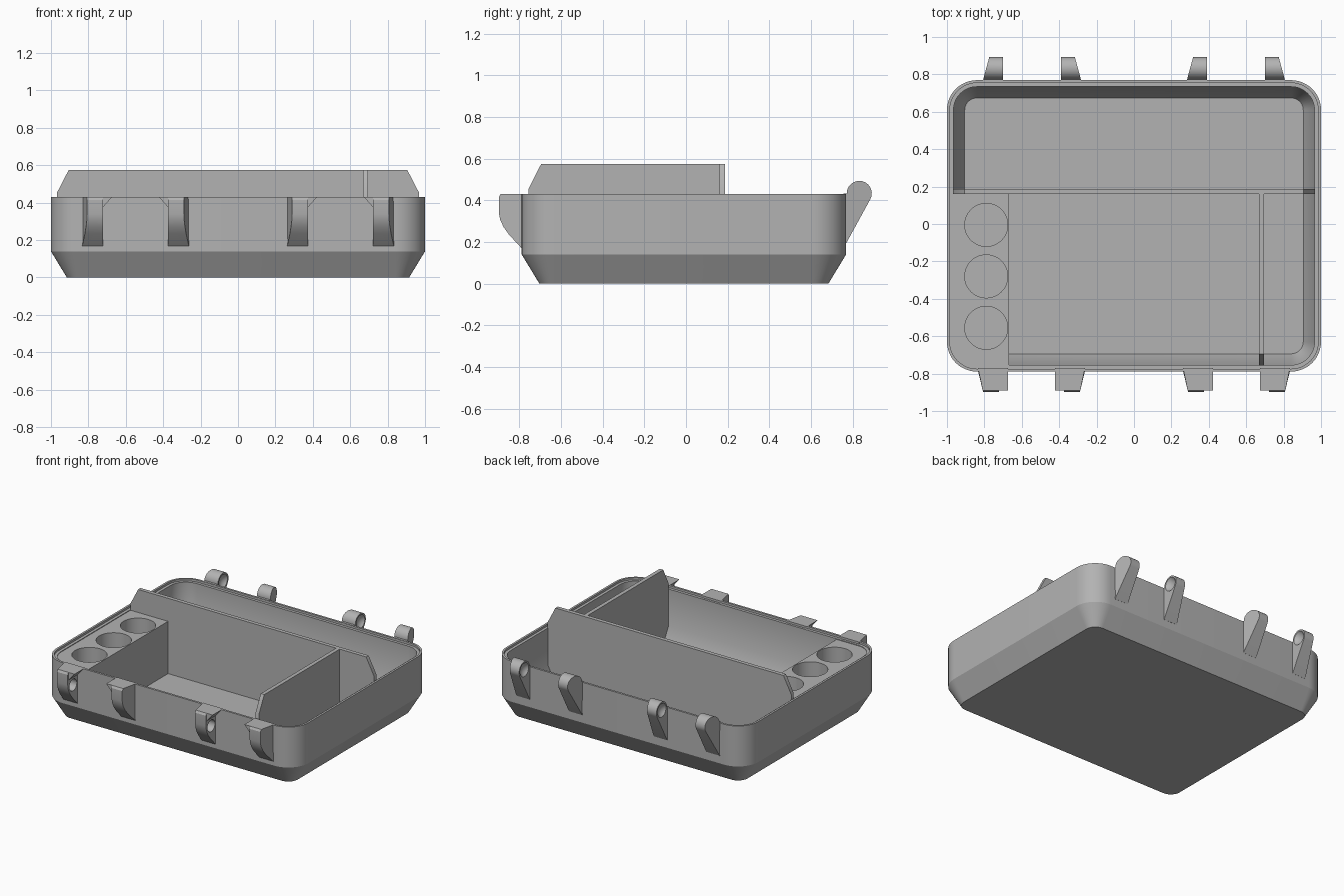
import bpy
import bmesh
from math import cos, sin, pi, radians
from mathutils import Matrix, Vector

if "Cube" in bpy.data.objects:
    bpy.data.objects.remove(bpy.data.objects["Cube"])

HALF_X, HALF_Y, MID_Y, CORNER = 1.0, 0.779, -0.01, 0.16

grey = bpy.data.materials.new("plain_grey")
grey.use_nodes = True
grey.diffuse_color = (0.45, 0.45, 0.45, 1)
grey.node_tree.nodes["Principled BSDF"].inputs["Base Color"].default_value = grey.diffuse_color


def finish(bm, name):
    """Turn a bmesh into a smooth-by-angle grey object."""
    bmesh.ops.recalc_face_normals(bm, faces=bm.faces[:])
    mesh = bpy.data.meshes.new(name)
    bm.to_mesh(mesh)
    bm.free()
    obj = bpy.data.objects.new(name, mesh)
    bpy.context.collection.objects.link(obj)
    mesh.materials.append(grey)
    smooth(obj)
    return obj


def smooth(obj):
    bpy.ops.object.select_all(action='DESELECT')
    obj.select_set(True)
    bpy.context.view_layer.objects.active = obj
    bpy.ops.object.shade_smooth_by_angle(angle=radians(30))


def cut(obj, cutter):
    """Subtract a cutter, apply the result and drop the cutter."""
    cutter.hide_render = True
    mod = obj.modifiers.new("cut", 'BOOLEAN')
    mod.operation, mod.solver, mod.object = 'DIFFERENCE', 'EXACT', cutter
    bpy.ops.object.select_all(action='DESELECT')
    bpy.context.view_layer.objects.active = obj
    obj.select_set(True)
    bpy.ops.object.modifier_apply(modifier=mod.name)
    bpy.data.objects.remove(cutter)
    smooth(obj)


def rounded_stack(bm, rings, steps=12):
    """Closed skin through rounded rectangles given as (inset, z)."""
    loops = []
    for inset, z in rings:
        r = CORNER - inset
        loop = []
        for k, (sx, sy) in enumerate(((1, 1), (-1, 1), (-1, -1), (1, -1))):
            for i in range(steps + 1):
                a = (k + i / steps) * pi / 2
                loop.append(bm.verts.new((sx * (HALF_X - CORNER) + r * cos(a),
                                          MID_Y + sy * (HALF_Y - CORNER) + r * sin(a), z)))
        loops.append(loop)
    for low, high in zip(loops, loops[1:]):
        for i in range(len(low)):
            j = (i + 1) % len(low)
            bm.faces.new((low[i], low[j], high[j], high[i]))
    bm.faces.new(loops[0])
    bm.faces.new(loops[-1])


def prism(bm, side_a, side_b):
    """Join two matching outlines into a solid."""
    a = [bm.verts.new(p) for p in side_a]
    b = [bm.verts.new(p) for p in side_b]
    for i in range(len(a)):
        j = (i + 1) % len(a)
        bm.faces.new((a[i], a[j], b[j], b[i]))
    bm.faces.new(a)
    bm.faces.new(b)


def cylinder(bm, centre, radius, depth, along_x=False):
    turn = Matrix.Rotation(pi / 2, 4, 'Y') if along_x else Matrix()
    bmesh.ops.create_cone(bm, cap_ends=True, segments=48, radius1=radius, radius2=radius,
                          depth=depth, matrix=Matrix.Translation(centre) @ turn)


# Tray shell with sloped foot, stepped rim and hollow inside
bm = bmesh.new()
rounded_stack(bm, [(0.085, 0), (0, 0.14), (0, 0.43), (0.015, 0.43), (0.015, 0.415),
                   (0.035, 0.415), (0.035, 0.15), (0.095, 0.035)])
finish(bm, "tray_shell")

# Long divider
outline = [(0.905, 0.03), (0.967, 0.15), (0.967, 0.455), (0.905, 0.575)]
outline += [(-x, z) for x, z in reversed(outline)]
bm = bmesh.new()
prism(bm, [(x, 0.16, z) for x, z in outline], [(x, 0.188, z) for x, z in outline])
finish(bm, "long_divider")

# Short divider
outline = [(0.165, 0.03), (0.165, 0.575), (-0.695, 0.575), (-0.756, 0.455),
           (-0.756, 0.15), (-0.694, 0.03)]
bm = bmesh.new()
prism(bm, [(0.667, y, z) for y, z in outline], [(0.695, y, z) for y, z in outline])
finish(bm, "short_divider")

# Cup block: a corner of the inner volume with three round wells
bm = bmesh.new()
rounded_stack(bm, [(0.094, 0.03), (0.033, 0.15), (0.033, 0.41)])
for point, normal in (((-0.667, 0, 0), (1, 0, 0)), ((0, 0.165, 0), (0, 1, 0))):
    result = bmesh.ops.bisect_plane(bm, geom=bm.verts[:] + bm.edges[:] + bm.faces[:],
                                    plane_co=point, plane_no=normal, clear_outer=True)
    rim = [e for e in result["geom_cut"] if isinstance(e, bmesh.types.BMEdge)]
    bmesh.ops.holes_fill(bm, edges=rim)
block = finish(bm, "cup_block")
bm = bmesh.new()
for y in (-0.005, -0.28, -0.555):
    cylinder(bm, Vector((-0.79, y, 0.3)), 0.115, 0.8)
cut(block, finish(bm, "well_cutter"))

# Front catches: curved bracket, flared lip and a socket on the inner side
catch = [(-0.77, 0.165), (-0.785, 0.165), (-0.85, 0.235), (-0.875, 0.27), (-0.892, 0.305),
         (-0.899, 0.34), (-0.899, 0.415), (-0.89, 0.43), (-0.77, 0.43)]
lip = [(0.1, 0.365), (0.112, 0.375), (0.16, 0.43), (0.1, 0.43)]
# Back hinge arms: a round head on a sloped stem
arm = [(0.755, 0.195), (0.77, 0.195)]
arm += [(0.832 + 0.06 * cos(a), 0.433 + 0.06 * sin(a))
        for a in (radians(-28 + 208 * i / 20) for i in range(21))]
arm += [(0.755, 0.433)]

for label, edge, s in (("outer_right", -1, 1), ("inner_right", -0.43, -1),
                       ("inner_left", 0.43, 1), ("outer_left", 1, -1)):
    x0 = edge * 0.834 if abs(edge) == 1 else (edge / 0.43) * 0.262
    bm = bmesh.new()
    prism(bm, [(x0 + s * max(0, -y - 0.785) * 0.24, y, z) for y, z in catch],
          [(x0 + s * 0.112, y, z) for y, z in catch])
    bracket = finish(bm, "front_catch_" + label)
    bm = bmesh.new()
    cylinder(bm, Vector((x0 + s * 0.112, -0.838, 0.32)), 0.042, 0.12, True)
    cut(bracket, finish(bm, "socket_cutter"))
    bm = bmesh.new()
    prism(bm, [(x0 + s * x, -0.89, z) for x, z in lip],
          [(x0 + s * x, -0.77, z) for x, z in lip])
    finish(bm, "front_catch_lip_" + label)

    x1 = x0 + s * 0.027 if abs(edge) == 1 else x0 + s * 0.021
    bm = bmesh.new()
    prism(bm, [(x1 + s * max(0, y - 0.77) * 0.27, y, z) for y, z in arm],
          [(x1 + s * 0.107, y, z) for y, z in arm])
    hinge = finish(bm, "hinge_arm_" + label)
    bm = bmesh.new()
    bmesh.ops.create_uvsphere(bm, u_segments=32, v_segments=16, radius=0.06,
                              matrix=Matrix.Translation((x1 + s * 0.142, 0.832, 0.433)))
    cut(hinge, finish(bm, "dimple_cutter"))
